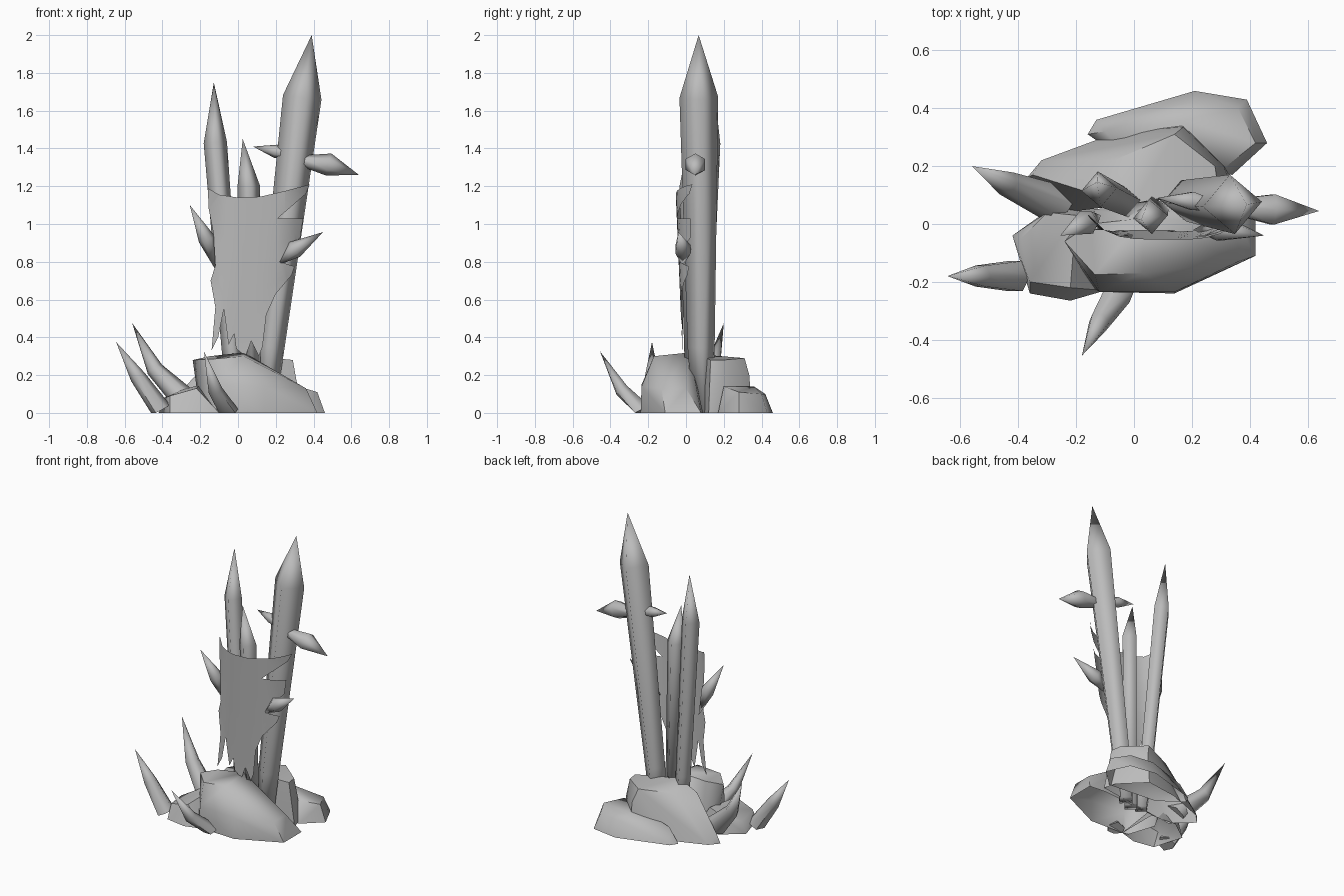
import bpy, bmesh, math
from mathutils import Vector

if "Cube" in bpy.data.objects:
    bpy.data.objects.remove(bpy.data.objects["Cube"])

grey = bpy.data.materials.new("plain_grey")
grey.use_nodes = True
grey.diffuse_color = (0.5, 0.5, 0.5, 1)
grey.node_tree.nodes["Principled BSDF"].inputs["Base Color"].default_value = (0.5, 0.5, 0.5, 1)


def finish(name, bm, angle):
    mesh = bpy.data.meshes.new(name)
    bm.to_mesh(mesh)
    bm.free()
    mesh.materials.append(grey)
    ob = bpy.data.objects.new(name, mesh)
    bpy.context.collection.objects.link(ob)
    bpy.ops.object.select_all(action="DESELECT")
    ob.select_set(True)
    bpy.context.view_layer.objects.active = ob
    bpy.ops.object.shade_smooth_by_angle(angle=math.radians(angle))


def spike(name, path, sides=6, turn=0):
    """Loft rings along a path of (x, y, z, radius); radius 0 makes a point."""
    bm = bmesh.new()
    pts = [Vector(p[:3]) for p in path]
    axis = (pts[-1] - pts[0]).normalized()
    u = axis.cross(Vector((0, 1, 0))).normalized()
    v = axis.cross(u)
    rings = []
    for p, (_, _, _, r) in zip(pts, path):
        if r == 0:
            rings.append([bm.verts.new(p)] * sides)
            continue
        ring = []
        for i in range(sides):
            a = math.tau * i / sides + math.radians(turn)
            co = p + r * (math.cos(a) * u + math.sin(a) * v)
            co.z = max(co.z, 0)
            ring.append(bm.verts.new(co))
        rings.append(ring)
    for low, high in zip(rings, rings[1:]):
        for i in range(sides):
            j = (i + 1) % sides
            corners = list(dict.fromkeys([low[i], low[j], high[j], high[i]]))
            bm.faces.new(corners)
    if path[0][3] > 0:
        bm.faces.new(rings[0][::-1])
    bmesh.ops.recalc_face_normals(bm, faces=bm.faces)
    finish(name, bm, 95 if sides == 4 else 62)


def rock(name, ground, upper):
    """Faceted boulder wrapped round its points, open underneath."""
    bm = bmesh.new()
    for x, y in ground:
        bm.verts.new((x, y, 0))
    for p in upper:
        bm.verts.new(p)
    bmesh.ops.convex_hull(bm, input=bm.verts)
    bmesh.ops.recalc_face_normals(bm, faces=bm.faces)
    under = [f for f in bm.faces if all(v.co.z < 0.001 for v in f.verts)]
    bmesh.ops.delete(bm, geom=under, context="FACES")
    loose = [v for v in bm.verts if not v.link_faces]
    bmesh.ops.delete(bm, geom=loose, context="VERTS")
    finish(name, bm, 50)


# Boulders at the foot
rock("front_rock",
     [(-.14, -.22), (-.1, -.23), (.14, -.24), (.22, -.18), (.42, -.11), (.42, .08), (.3, .09), (-.15, .05), (-.2, -.04)],
     [(-.24, -.06, .28), (-.135, -.175, .285), (.03, -.17, .30), (-.15, .0, .30), (.03, .02, .32),
      (.36, -.13, .13), (.36, .0, .13), (.14, -.235, .14), (-.12, -.235, .15)])
rock("left_rock",
     [(-.42, -.04), (-.36, -.24), (-.22, -.265), (-.1, -.23), (-.28, .06), (-.1, .05)],
     [(-.39, -.05, .08), (-.36, -.2, .09), (-.22, -.22, .13), (-.2, .03, .15), (-.3, .04, .12)])
rock("back_rock",
     [(-.37, .16), (-.32, .22), (-.05, .32), (.17, .35), (.32, .2), (.34, .12), (-.24, .04)],
     [(-.16, .11, .27), (-.07, .22, .28), (.14, .31, .29), (.28, .2, .28), (.29, .13, .28),
      (0, .07, .31), (-.26, .14, .14), (-.35, .17, .06), (.31, .2, .15), (.17, .335, .2)])
rock("rear_low_rock",
     [(-.16, .31), (-.13, .36), (.15, .41), (.21, .46), (.39, .43), (.46, .28), (.34, .17), (0, .2)],
     [(-.1, .32, .1), (.2, .42, .1), (.36, .4, .1), (.42, .28, .11), (.32, .2, .14), (.17, .36, .14)])

# Tall sharpened poles
for name, path in {
    "tall_pole": [(.14, .09, 0, .055), (.175, .08, .35, .072), (.34, .068, 1.67, .103), (.39, .067, 2, 0)],
    "left_pole": [(0, .065, 0, .05), (-.035, .08, .35, .053), (-.12, .12, 1.43, .062), (-.128, .145, 1.75, 0)],
    "middle_pole": [(.07, .05, 0, .05), (.057, .025, 1.2, .06), (.025, .015, 1.45, 0)],
}.items():
    spike(name, path, sides=4, turn=5)

# Thorns on the poles
spike("right_thorn", [(.34, .06, 1.335, .03), (.48, .05, 1.315, .06), (.64, .045, 1.26, 0)])
spike("inner_thorn", [(.28, .06, 1.36, .02), (.2, .08, 1.385, .036), (.08, .09, 1.41, 0)])
spike("lower_left_thorn", [(-.115, .03, .75, 0), (-.165, .005, .92, .045), (-.255, -.04, 1.1, 0)])
spike("lower_right_thorn", [(.205, -.02, .78, 0), (.3, -.015, .865, .048), (.45, -.04, .957, 0)])

# Curved spikes growing out of the boulders
spike("front_spike", [(-.05, -.23, 0, .055), (-.12, -.34, .12, .038), (-.18, -.455, .325, 0)])
spike("left_spike", [(-.41, -.18, .01, .06), (-.53, -.18, .19, .042), (-.645, -.18, .375, 0)])
spike("back_left_spike", [(-.27, .07, .06, .07), (-.44, .14, .23, .045), (-.56, .2, .475, 0)])

# Torn hide stretched across the poles: flat outline, sliced, then bowed forward
outline = [(-.16, 1.19), (-.1, 1.155), (0, 1.14), (.12, 1.145), (.25, 1.175), (.38, 1.21), (.36, 1.16),
           (.21, 1.03), (.345, 1.03), (.33, .93), (.22, .8), (.3, .775), (.285, .73), (.2, .63),
           (.15, .52), (.13, .35), (.11, .3), (.07, .38), (.04, .3), (-.01, .34), (-.02, .42),
           (-.05, .36), (-.075, .55), (-.105, .4), (-.14, .33), (-.12, .56), (-.145, .7),
           (-.12, .78), (-.13, .95), (-.155, 1.08)]
bm = bmesh.new()
sheet = bm.faces.new([bm.verts.new((x, 0, z)) for x, z in outline])
sheet.normal_update()
bmesh.ops.triangulate(bm, faces=[sheet])
cuts = [((x / 100, 0, 0), (1, 0, 0)) for x in range(-10, 36, 5)]
cuts += [((0, 0, z / 10), (0, 0, 1)) for z in (5, 7, 9)]
for co, no in cuts:
    bmesh.ops.bisect_plane(bm, geom=bm.verts[:] + bm.edges[:] + bm.faces[:], plane_co=co, plane_no=no)
for v in bm.verts:
    t = min(max((v.co.z - .35) / .85, 0), 1)
    middle, half = .03 + .08 * t, .17 + .1 * t
    v.co.y = -.02 - .036 * t + .09 * (abs(v.co.x - middle) / half) ** 4 * t
for f in bm.faces:
    f.normal_update()
    if f.normal.y > 0:
        f.normal_flip()
finish("torn_hide", bm, 40)
